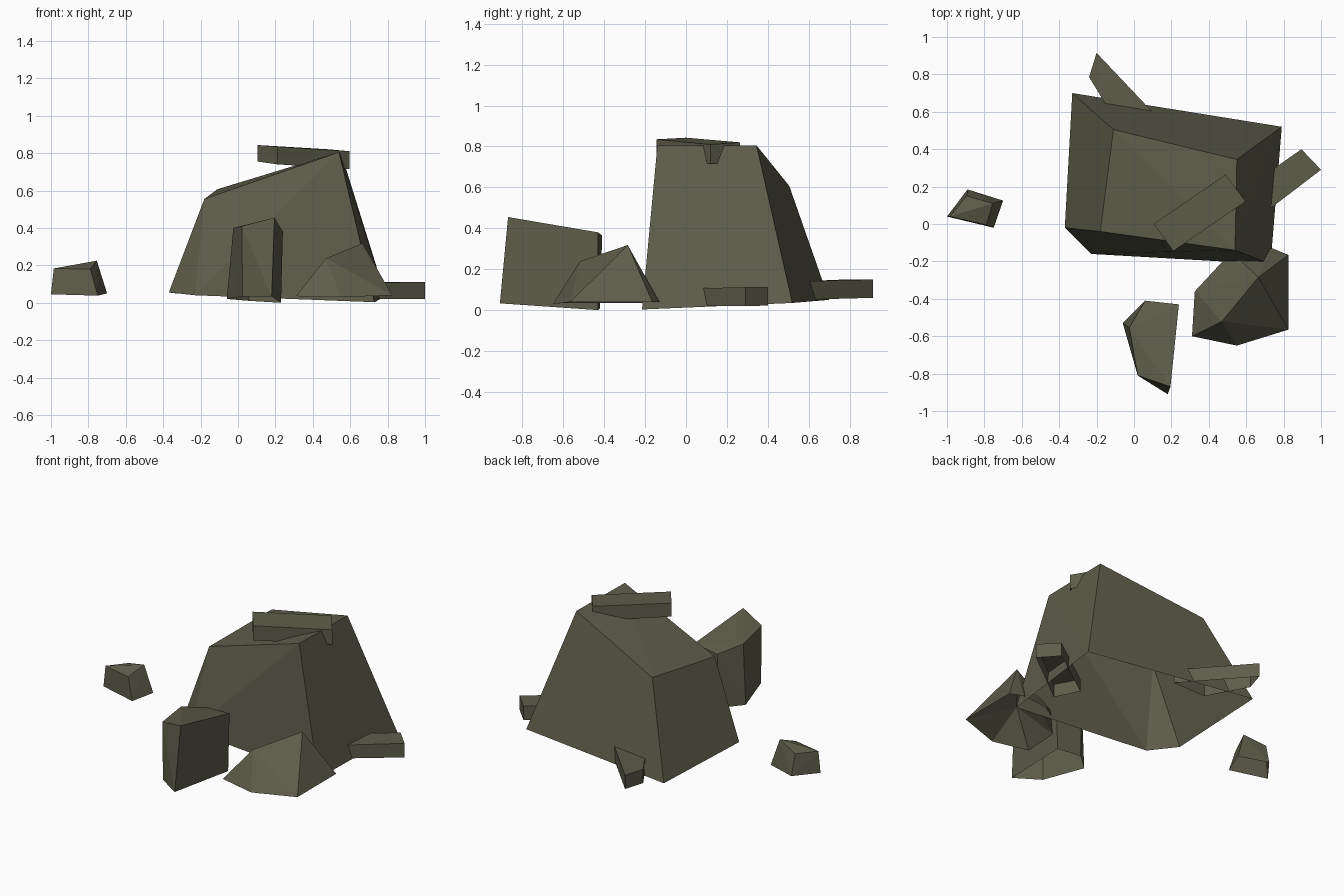
import bpy, bmesh

stone = bpy.data.materials.new("olive grey stone")
stone.diffuse_color = (0.112, 0.110, 0.070, 1)


def rock(name, base, top):
    """Faceted boulder: convex hull of base and top corners, open underneath."""
    bm = bmesh.new()
    for p in base + top:
        bm.verts.new(p)
    res = bmesh.ops.convex_hull(bm, input=bm.verts[:])
    loose = {g for g in res["geom_interior"] + res["geom_unused"]
             if isinstance(g, bmesh.types.BMVert)}
    bmesh.ops.delete(bm, geom=list(loose), context="VERTS")
    bmesh.ops.recalc_face_normals(bm, faces=bm.faces[:])
    # the underside is left open
    under = [f for f in bm.faces if f.normal.z < -0.6]
    bmesh.ops.delete(bm, geom=under, context="FACES")
    bmesh.ops.dissolve_limit(bm, angle_limit=0.06, verts=bm.verts[:], edges=bm.edges[:])
    me = bpy.data.meshes.new(name)
    bm.to_mesh(me)
    bm.free()
    me.materials.append(stone)
    ob = bpy.data.objects.new(name, me)
    bpy.context.collection.objects.link(ob)
    return ob


def slab(name, outline, z_low, tops):
    """Flat shard: plan outline with a bottom height and a top height per corner."""
    rock(name, [(x, y, z) for (x, y), z in zip(outline, z_low)],
         [(x, y, z) for (x, y), z in zip(outline, tops)])


# large sloping boulder
rock("main_boulder",
     [(-0.33, 0.70, 0.05), (0.79, 0.52, 0.035), (0.73, -0.215, 0.003),
      (-0.23, -0.16, 0.04), (-0.37, -0.02, 0.055)],
     [(-0.11, 0.505, 0.607), (0.55, 0.345, 0.805), (0.54, -0.14, 0.805), (-0.18, -0.04, 0.555)])

# upright stone in front
rock("upright_stone",
     [(0.18, -0.91, 0.033), (0.23, -0.43, 0.0), (0.06, -0.42, 0.01),
      (-0.06, -0.53, 0.02), (0.025, -0.81, 0.033)],
     [(0.195, -0.87, 0.455), (0.24, -0.43, 0.38), (0.06, -0.41, 0.365),
      (-0.025, -0.555, 0.40), (0.02, -0.81, 0.41)])

# pointed stone leaning against the boulder
rock("pointed_stone",
     [(0.31, -0.60, 0.035), (0.55, -0.65, 0.03), (0.825, -0.565, 0.04),
      (0.825, -0.165, 0.04), (0.74, -0.13, 0.04), (0.52, -0.15, 0.035), (0.325, -0.36, 0.035)],
     [(0.47, -0.52, 0.238), (0.665, -0.285, 0.318)])

# small loose stone on the left
rock("loose_stone",
     [(-1.0, 0.04, 0.045), (-0.75, -0.02, 0.038), (-0.70, 0.125, 0.05), (-0.89, 0.185, 0.05)],
     [(-0.985, 0.04, 0.183), (-0.79, -0.005, 0.18), (-0.755, 0.11, 0.225), (-0.895, 0.15, 0.183)])

# flat shards: on top, at the right, at the back
slab("top_shard", [(0.105, 0.0), (0.21, -0.145), (0.597, 0.12), (0.49, 0.265)],
     [0.755, 0.74, 0.715, 0.725], [0.843, 0.835, 0.81, 0.82])
slab("right_shard", [(0.62, 0.0), (1.0, 0.29), (0.895, 0.40), (0.54, 0.15)],
     [0.02, 0.02, 0.022, 0.022], [0.105, 0.112, 0.112, 0.105])
slab("back_shard", [(-0.20, 0.915), (-0.24, 0.785), (-0.09, 0.54), (0.15, 0.545)],
     [0.06, 0.06, 0.05, 0.05], [0.15, 0.15, 0.14, 0.14])
